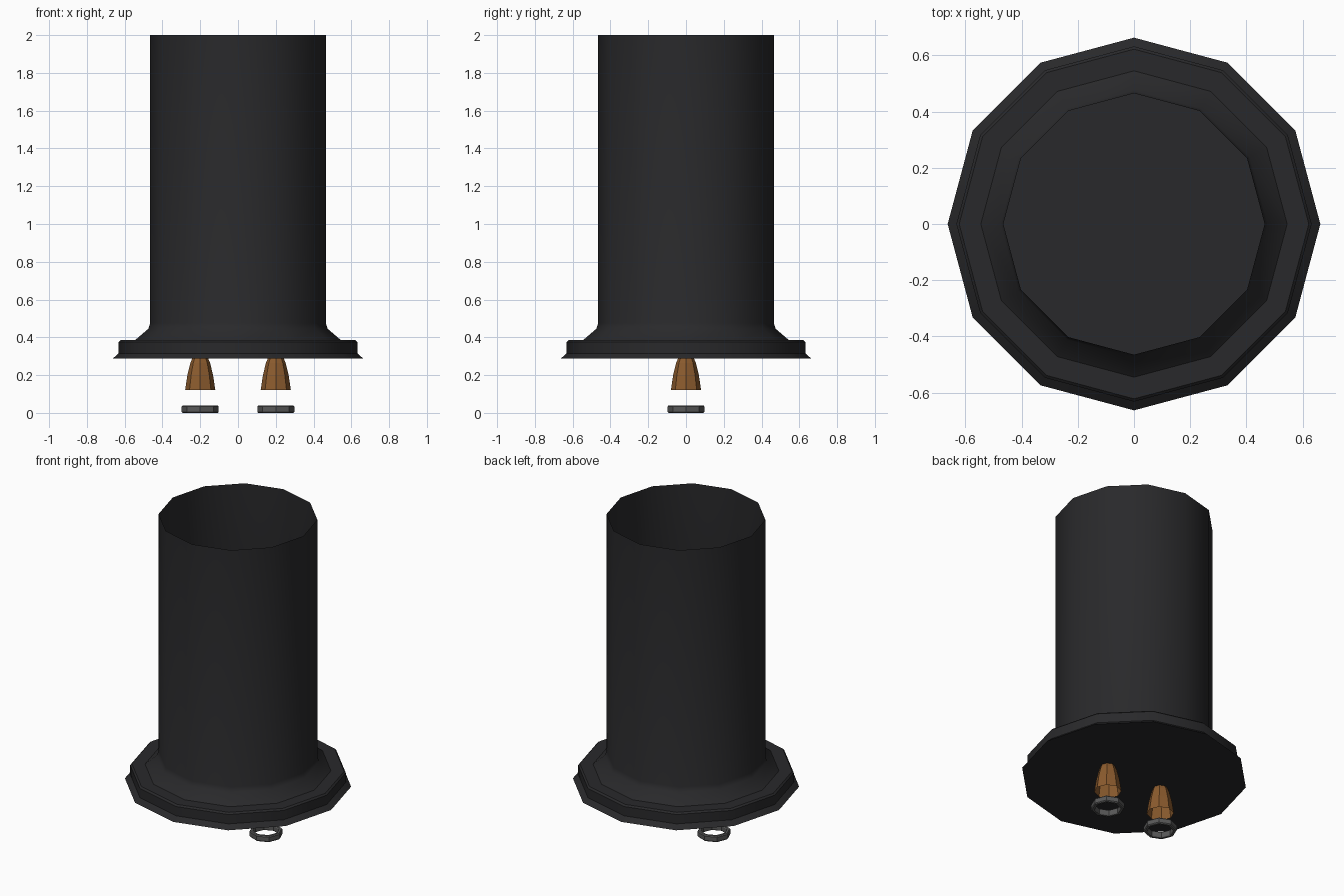
import bpy, bmesh, math

if "Cube" in bpy.data.objects:
    bpy.data.objects.remove(bpy.data.objects["Cube"])


def material(name, rgb):
    m = bpy.data.materials.new(name)
    m.diffuse_color = (*rgb, 1)
    m.use_nodes = True
    m.node_tree.nodes["Principled BSDF"].inputs["Base Color"].default_value = m.diffuse_color
    return m


def lathe(name, profile, sides, loc, mat, cap_start=False, closed=False, smooth=None):
    """Turn a (radius, height) profile around z."""
    bm = bmesh.new()
    rings = []
    for r, z in profile:
        rings.append([bm.verts.new((r * math.cos(2 * math.pi * i / sides),
                                    r * math.sin(2 * math.pi * i / sides), z))
                      for i in range(sides)])
    pairs = list(zip(rings, rings[1:]))
    if closed:
        pairs.append((rings[-1], rings[0]))
    for a, b in pairs:
        for i in range(sides):
            j = (i + 1) % sides
            bm.faces.new((a[i], a[j], b[j], b[i]))
    if cap_start:
        bm.faces.new(rings[0][::-1])
    me = bpy.data.meshes.new(name)
    bm.to_mesh(me)
    bm.free()
    ob = bpy.data.objects.new(name, me)
    bpy.context.collection.objects.link(ob)
    ob.location = loc
    me.materials.append(mat)
    if smooth:
        bpy.ops.object.select_all(action='DESELECT')
        ob.select_set(True)
        bpy.context.view_layer.objects.active = ob
        bpy.ops.object.shade_smooth_by_angle(angle=math.radians(smooth))
    return ob


black = material("black", (0.022, 0.022, 0.024))
copper = material("copper", (0.26, 0.105, 0.027))
steel = material("steel", (0.10, 0.10, 0.10))

# Open tube with stepped, flared base and closed underside
lathe("tube_body",
      [(0.663, 0.288), (0.632, 0.315), (0.632, 0.375), (0.622, 0.385),
       (0.545, 0.385), (0.475, 0.445), (0.465, 0.475), (0.465, 2.0)],
      12, (0, 0, 0), black, cap_start=True, smooth=35)

# Two open copper contacts, each with a loose ring below
for side, x in (("left", -0.2), ("right", 0.2)):
    lathe(side + "_contact",
          [(0.08, 0.12), (0.068, 0.20), (0.052, 0.265), (0.042, 0.288)],
          8, (x, 0, 0), copper)
    lathe(side + "_ring",
          [(0.093, 0.0), (0.098, 0.006), (0.098, 0.033), (0.093, 0.039),
           (0.079, 0.039), (0.075, 0.033), (0.075, 0.006), (0.079, 0.0)],
          8, (x, 0, 0), steel, closed=True)
